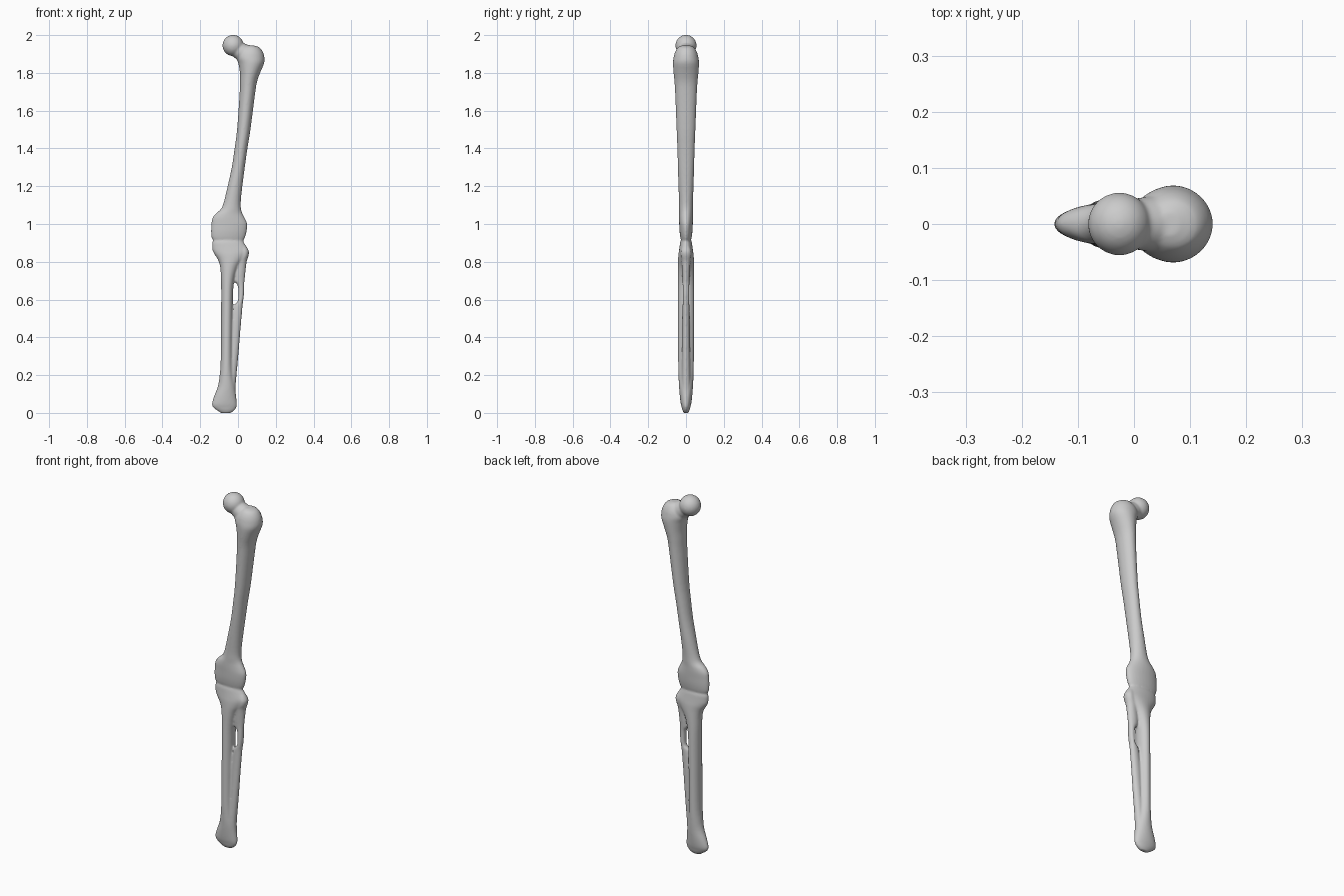
import bpy, bmesh, math
from mathutils import Vector, Matrix

SIDES = 28
bm = bmesh.new()


def catmull(a, b, c, d, t):
    return 0.5 * (2 * b + (c - a) * t + (2 * a - 5 * b + 4 * c - d) * t * t
                  + (3 * b - a - 3 * c + d) * t ** 3)


def loft(rows, steps=3):
    """Closed oval loft; each row is (z, left x, right x, half depth)."""
    pts = [Vector(r) for r in rows]
    fine = []
    for i in range(len(pts) - 1):
        a, d = pts[max(i - 1, 0)], pts[min(i + 2, len(pts) - 1)]
        fine += [catmull(a, pts[i], pts[i + 1], d, s / steps) for s in range(steps)]
    fine.append(pts[-1])
    rings = []
    for z, l, r, hy in fine:
        ring = []
        for k in range(SIDES):
            ang = 2 * math.pi * k / SIDES
            ring.append(bm.verts.new(((l + r) / 2 + (r - l) / 2 * math.cos(ang),
                                      hy * math.sin(ang), z)))
        rings.append(ring)
    for p, q in zip(rings, rings[1:]):
        for k in range(SIDES):
            n = (k + 1) % SIDES
            bm.faces.new((p[k], q[k], q[n], p[n]))
    bm.faces.new(rings[0])
    bm.faces.new(rings[-1][::-1])


# Femur: greater trochanter, shaft and condyles
loft([(1.946, .045, .08, .02), (1.935, .025, .113, .042), (1.91, .0, .132, .058),
      (1.88, -.008, .14, .066), (1.85, .002, .138, .069), (1.80, .01, .117, .066),
      (1.75, .01, .1, .061), (1.68, .008, .089, .057), (1.5, -.005, .066, .050),
      (1.4, -.018, .05, .046), (1.3, -.033, .036, .043), (1.2, -.055, .023, .040),
      (1.12, -.074, .015, .037), (1.08, -.09, .016, .037), (1.055, -.118, .024, .037),
      (1.03, -.136, .037, .037), (1.0, -.141, .049, .036), (.96, -.143, .046, .034),
      (.925, -.139, .036, .029), (.9, -.12, .02, .022)])

# Femur head and neck
bmesh.ops.create_uvsphere(bm, u_segments=32, v_segments=20, radius=.056,
                          matrix=Matrix.Translation((-.026, 0, 1.945)))
axis = Vector((.09, 0, -.055))
rot = axis.to_track_quat('Z', 'Y').to_matrix().to_4x4()
bmesh.ops.create_cone(bm, cap_ends=True, segments=28, radius1=.042, radius2=.056,
                      depth=axis.length,
                      matrix=Matrix.Translation(Vector((-.02, 0, 1.935)) + axis / 2) @ rot)

# Tibia: plateau, shaft and ankle end
loft([(.925, -.12, .022, .022), (.905, -.136, .03, .030), (.88, -.137, .046, .034),
      (.86, -.135, .056, .037), (.84, -.125, .05, .04), (.81, -.106, .028, .042),
      (.77, -.094, .0, .043), (.7, -.09, -.02, .043), (.6, -.089, -.027, .043),
      (.3, -.091, -.03, .042), (.2, -.097, -.025, .040), (.14, -.107, -.015, .037),
      (.09, -.126, -.010, .033), (.05, -.138, -.006, .028), (.03, -.132, -.008, .023),
      (.012, -.11, -.02, .018), (-.002, -.088, -.04, .010)])

# Fibula, fused to the tibia above and below one open gap
loft([(.88, .01, .045, .02), (.855, .005, .058, .028), (.83, .005, .055, .028),
      (.8, -.01, .046, .024), (.74, -.022, .039, .021), (.7, -.02, .035, .019),
      (.675, -.002, .033, .018), (.63, .002, .032, .018), (.59, -.002, .027, .018),
      (.56, -.025, .024, .018), (.45, -.04, .014, .019), (.35, -.045, .006, .020),
      (.25, -.05, -.003, .021), (.15, -.05, -.012, .021), (.08, -.05, -.012, .018)])

bmesh.ops.recalc_face_normals(bm, faces=bm.faces)
mesh = bpy.data.meshes.new("leg_bones")
bm.to_mesh(mesh)
bm.free()
leg = bpy.data.objects.new("leg_bones", mesh)
bpy.context.collection.objects.link(leg)

# Blend the parts into one continuous surface
rem = leg.modifiers.new("fuse", 'REMESH')
rem.mode = 'VOXEL'
rem.voxel_size = .005
rem.use_smooth_shade = True
sm = leg.modifiers.new("soften", 'SMOOTH')
sm.factor = .5
sm.iterations = 6
